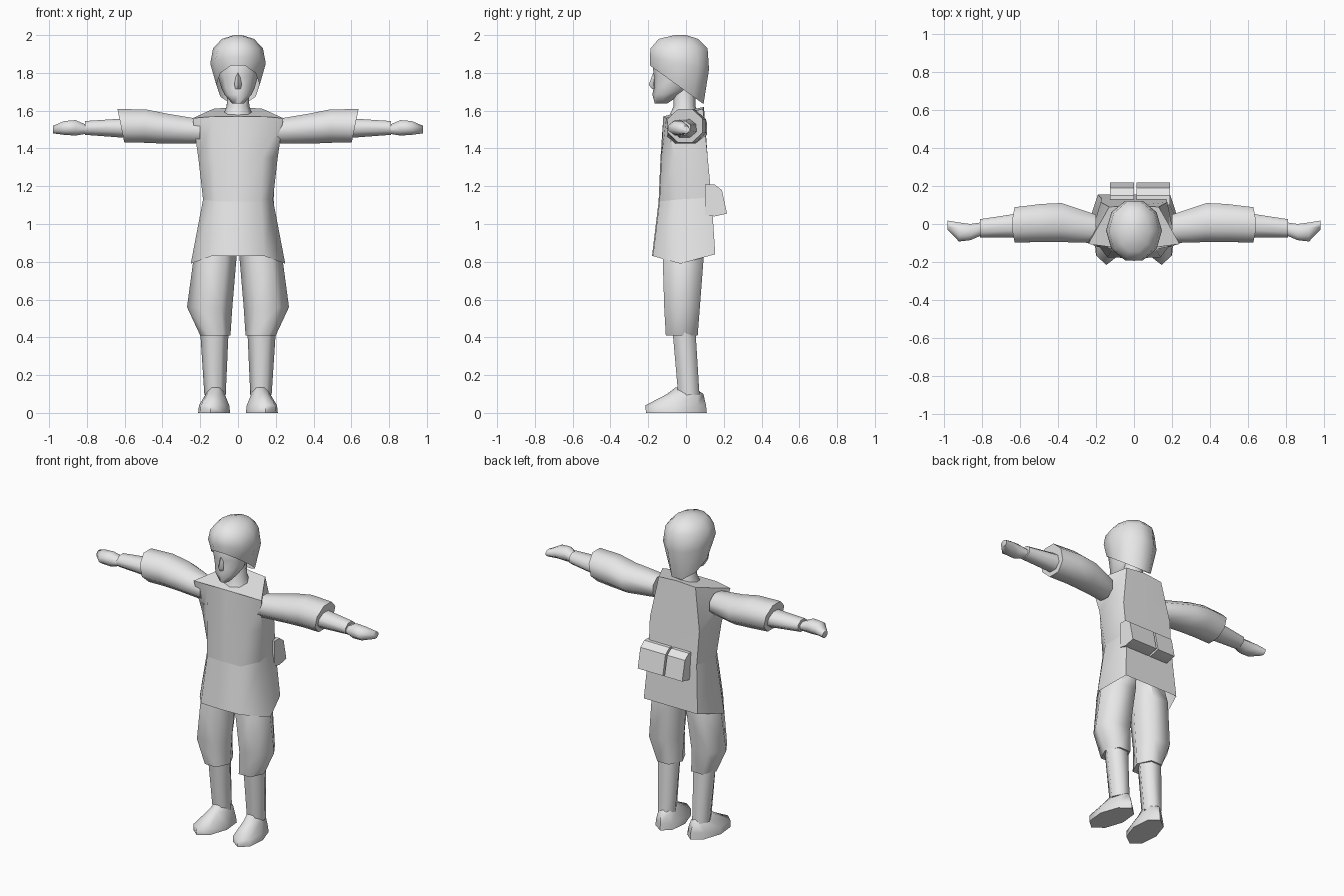
import bpy
import bmesh
from math import cos, sin, pi, radians

if "Cube" in bpy.data.objects:
    bpy.data.objects.remove(bpy.data.objects["Cube"], do_unlink=True)

grey = bpy.data.materials.new("plain_grey")
grey.use_nodes = True
grey.diffuse_color = (0.8, 0.8, 0.8, 1)
grey.node_tree.nodes["Principled BSDF"].inputs["Base Color"].default_value = (0.8, 0.8, 0.8, 1)


def loft(name, rings, cap_start=True, cap_end=True, angle=62):
    """Skin a list of equal-length closed rings of points."""
    bm = bmesh.new()
    loops = [[bm.verts.new(p) for p in ring] for ring in rings]
    n = len(loops[0])
    for low, high in zip(loops, loops[1:]):
        for i in range(n):
            j = (i + 1) % n
            bm.faces.new((low[i], low[j], high[j], high[i]))
    if cap_start:
        bm.faces.new(loops[0])
    if cap_end:
        bm.faces.new(loops[-1])
    bmesh.ops.recalc_face_normals(bm, faces=bm.faces)
    mesh = bpy.data.meshes.new(name)
    bm.to_mesh(mesh)
    bm.free()
    mesh.materials.append(grey)
    obj = bpy.data.objects.new(name, mesh)
    bpy.context.collection.objects.link(obj)
    bpy.ops.object.select_all(action="DESELECT")
    obj.select_set(True)
    bpy.context.view_layer.objects.active = obj
    bpy.ops.object.shade_smooth_by_angle(angle=radians(angle))
    return obj


def upright(z, x0, x1, y0, y1, n=8, tilt=0.0, splay=0.0, s=1):
    """Horizontal ring filling the given x and y extents."""
    ring = []
    for i in range(n):
        a = 2 * pi * i / n
        y = (y0 + y1) / 2 + (y1 - y0) / 2 * sin(a)
        x = (x0 + x1) / 2 + (x1 - x0) / 2 * cos(a) - splay * y
        ring.append((s * x, y, z + tilt * (y - (y0 + y1) / 2)))
    return ring


def sideways(x, y0, y1, z0, z1, s=1, slant=0.0):
    """Eight-sided boxy ring facing along the arm."""
    ring = []
    for i in range(8):
        a = 2 * pi * (i + 0.5) / 8
        u, v = cos(a) / cos(pi / 8), sin(a) / cos(pi / 8)
        ring.append((s * (x + slant * v), (y0 + y1) / 2 + (y1 - y0) / 2 * u,
                     (z0 + z1) / 2 + (z1 - z0) / 2 * v))
    return ring


def panel_ring(half):
    """Mirror front-to-back half outline into a closed ring."""
    return half + [(-x, y, z) for x, y, z in half[-2:0:-1]]


# Tunic: front centre, front corner, side, back corner, back centre
shoulder = panel_ring([(0, -.12, 1.57), (.13, -.12, 1.57), (.24, -.105, 1.56),
                       (.13, .09, 1.61), (0, .095, 1.62)])
chest = panel_ring([(0, -.135, 1.35), (.13, -.13, 1.35), (.21, -.06, 1.35),
                    (.175, .115, 1.35), (0, .115, 1.35)])
waist = panel_ring([(0, -.145, 1.12), (.12, -.14, 1.12), (.185, -.04, 1.13),
                    (.17, .135, 1.14), (0, .135, 1.14)])
hem = panel_ring([(0, -.18, .83), (.14, -.175, .83), (.25, -.03, .79),
                  (.19, .155, .84), (0, .155, .84)])
loft("tunic_top", [waist, chest, shoulder], cap_start=False)
loft("tunic_skirt", [hem, waist], cap_start=False, cap_end=False)

# Belt pouches on the back
profile = [(.10, 1.21), (.15, 1.21), (.19, 1.18), (.217, 1.055), (.15, 1.04), (.10, 1.05)]
for name, x0, x1 in (("left_pouch", .012, .19), ("right_pouch", -.125, .0)):
    loft(name, [[(x, y, z) for y, z in profile] for x in (x0, x1)], angle=35)

# Neck with flared collar
loft("neck", [upright(1.57, -.08, .08, -.09, .07),
              upright(1.625, -.06, .06, -.065, .05),
              upright(1.74, -.055, .055, -.07, .05)])

# Face and nose
loft("head", [upright(1.637, -.03, .03, -.165, -.10),
              upright(1.685, -.072, .072, -.178, -.03),
              upright(1.72, -.088, .088, -.172, .03),
              upright(1.78, -.105, .105, -.172, .05),
              upright(1.85, -.11, .11, -.175, .07),
              upright(1.92, -.09, .09, -.14, .06)])
loft("nose", [upright(1.715, -.014, .014, -.18, -.15, 4),
              upright(1.737, -.02, .02, -.197, -.15, 4),
              upright(1.80, -.008, .008, -.174, -.15, 4)])

# Helmet-like hair, lower at the nape than at the brow
loft("hair", [upright(1.737, -.115, .115, -.198, .10, 10, -.72),
              upright(1.85, -.147, .147, -.2, .13, 10, -.2),
              upright(1.93, -.132, .132, -.195, .122, 10),
              upright(1.98, -.085, .085, -.15, .07, 10),
              upright(2.0, -.02, .02, -.06, .0, 10)], cap_start=False)

for side, s in (("left", 1), ("right", -1)):
    # Wide sleeve
    loft(side + "_sleeve", [sideways(.20, -.10, .05, 1.425, 1.555, s),
                            sideways(.38, -.095, .11, 1.425, 1.585, s),
                            sideways(.49, -.095, .105, 1.43, 1.607, s),
                            sideways(.62, -.097, .088, 1.432, 1.608, s, .018)])
    # Forearm and closed hand
    loft(side + "_forearm", [sideways(.58, -.07, .06, 1.455, 1.56, s),
                             sideways(.81, -.07, .025, 1.472, 1.545, s)])
    loft(side + "_hand", [sideways(.79, -.055, .01, 1.48, 1.52, s),
                          sideways(.86, -.085, .0, 1.468, 1.55, s),
                          sideways(.92, -.092, .008, 1.472, 1.545, s),
                          sideways(.98, -.03, .018, 1.48, 1.52, s)])
    # Baggy breeches
    loft(side + "_breeches", [upright(.41, .04, .20, -.12, .075, 6, s=s),
                              upright(.56, .03, .27, -.13, .088, 6, s=s),
                              upright(.82, .008, .235, -.14, .11, 6, s=s),
                              upright(.95, .005, .19, -.12, .10, 6, s=s)])
    # Shin
    loft(side + "_shin", [upright(.095, .065, .178, -.05, .08, 6, s=s),
                          upright(.43, .05, .20, -.08, .06, 6, s=s)])
    # Shoe with the toe turned out
    loft(side + "_shoe", [upright(.0, .035, .205, -.212, .11, 8, splay=.12, s=s),
                          upright(.04, .04, .20, -.215, .106, 8, splay=.12, s=s),
                          upright(.10, .07, .17, -.10, .092, 8, splay=.08, s=s),
                          upright(.135, .085, .15, -.055, .04, 8, s=s)])
